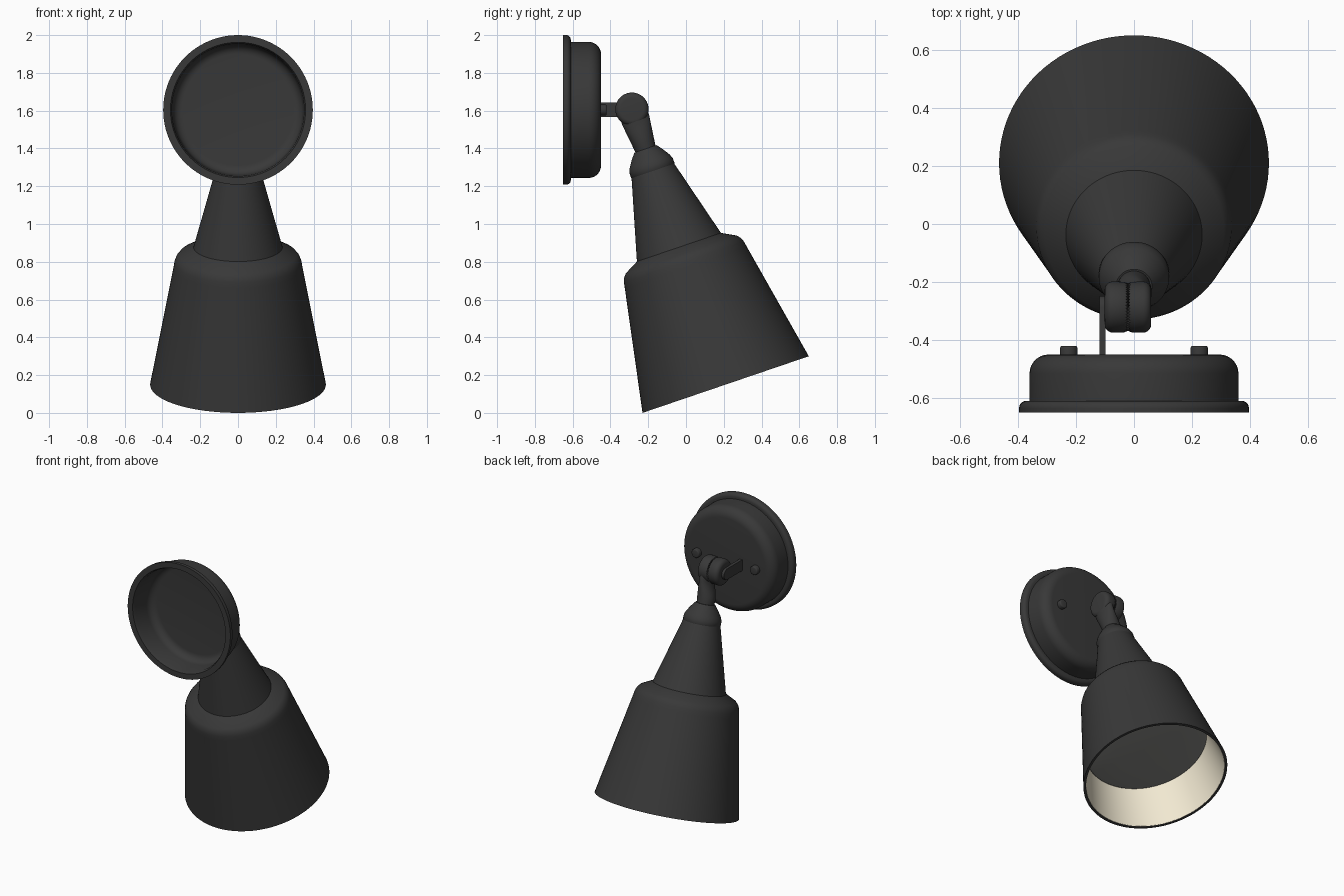
import bpy, bmesh
from math import pi, sin, cos, atan2, radians
from mathutils import Matrix, Vector

if "Cube" in bpy.data.objects:
    bpy.data.objects.remove(bpy.data.objects["Cube"])


def material(name, rgb):
    m = bpy.data.materials.new(name)
    m.diffuse_color = (*rgb, 1)
    m.use_nodes = True
    m.node_tree.nodes["Principled BSDF"].inputs["Base Color"].default_value = m.diffuse_color
    return m


BLACK = material("black_paint", (0.04, 0.04, 0.04))
CREAM = material("cream_enamel", (0.88, 0.81, 0.64))
GREY = material("frosted_lens", (0.2, 0.2, 0.19))


def finish(bm, name, mat, frame):
    bmesh.ops.recalc_face_normals(bm, faces=bm.faces)
    me = bpy.data.meshes.new(name)
    bm.to_mesh(me)
    bm.free()
    ob = bpy.data.objects.new(name, me)
    bpy.context.collection.objects.link(ob)
    ob.matrix_world = frame
    me.materials.append(mat)
    bpy.ops.object.select_all(action='DESELECT')
    ob.select_set(True)
    bpy.context.view_layer.objects.active = ob
    bpy.ops.object.shade_smooth_by_angle(angle=radians(32))
    return ob


def fillet(r, t, rad, a0, a1, n=6):
    """Arc points (radius, height) around centre (r, t)."""
    angles = [radians(a0 + (a1 - a0) * i / n) for i in range(n + 1)]
    return [(r + rad * cos(a), t + rad * sin(a)) for a in angles]


def lathe(name, profile, frame, mat=BLACK, steps=96, closed=False, edit=None):
    """Spin a (radius, height) profile around local z."""
    bm = bmesh.new()
    vs = [bm.verts.new((r, 0, t)) for r, t in profile]
    for a, b in zip(vs, vs[1:] + (vs[:1] if closed else [])):
        if a is not b:
            bm.edges.new((a, b))
    bmesh.ops.spin(bm, geom=bm.verts[:] + bm.edges[:], cent=(0, 0, 0),
                   axis=(0, 0, 1), angle=2 * pi, steps=steps)
    bmesh.ops.remove_doubles(bm, verts=bm.verts, dist=1e-5)
    if edit:
        for v in bm.verts:
            edit(v.co)
    return finish(bm, name, mat, frame)


# Wall plate: hollow flanged cup, local z pointing along +y
def plate_frame(x=0, y=-0.65):
    return Matrix.Translation((x, y, 1.604)) @ Matrix.Rotation(-pi / 2, 4, 'X')


plate = ([(0.396, 0), (0.396, 0.015)] + fillet(0.372, 0.016, 0.024, 0, 90)
         + [(0.36, 0.04)] + fillet(0.295, 0.135, 0.065, 0, 90, 8)
         + [(0, 0.2), (0, 0.18)] + fillet(0.295, 0.13, 0.05, 90, 0)
         + [(0.35, 0.02), (0.358, 0)])
lathe("wall_plate", plate, plate_frame(), closed=True)

# Mounting screws
for side, x in (("left", -0.225), ("right", 0.225)):
    lathe(side + "_screw", [(0, -0.01), (0.03, -0.01)]
          + fillet(0.022, 0.022, 0.008, 0, 90, 3) + [(0, 0.03)],
          plate_frame(x, -0.45), steps=32)

# Shade frame: local z runs from rim centre up to the swivel joint
SHADE = Matrix.Translation((0, 0.21, 0.15)) @ Matrix.Rotation(radians(18.8), 4, 'X')
JOINT = SHADE @ Vector((0, 0, 1.54))

outer = [(0.465, 0), (0.341, 0.655), (0.336, 0.685), (0.327, 0.708), (0.31, 0.728),
         (0.235, 0.768), (0.118, 1.2)]
inner = [(0.1, 1.2), (0.215, 0.755), (0.30, 0.71), (0.32, 0.68), (0.449, 0)]
lathe("shade", outer + inner, SHADE, closed=True)

# Cream inner lining and lens
lathe("shade_lining", [(0.451, 0.002), (0.322, 0.68), (0.30, 0.70),
                       (0.298, 0.698), (0.318, 0.677), (0.447, 0.002)],
      SHADE, CREAM, closed=True)
lathe("lens", [(0, 0.262), (0.2, 0.265), (0.36, 0.272), (0.385, 0.278), (0.396, 0.29),
               (0.393, 0.31), (0, 0.31)], SHADE, GREY)

# Cap over the top of the shade
lathe("shade_cap", [(0, 1.19), (0.117, 1.19), (0.122, 1.2), (0.121, 1.225),
                    (0.112, 1.248), (0.088, 1.285), (0.062, 1.318), (0, 1.318)],
      SHADE, steps=64)


# Neck: round at the cap, flattening and shifting into the right knuckle
def flatten(co):
    f = min(max((co.z - 1.33) / 0.15, 0), 1)
    f = f * f * (3 - 2 * f)
    co.x = co.x * (1 - 0.5 * f) + 0.02 * f


lathe("neck", [(0, 1.30), (0.055, 1.30)]
      + [(0.055 + 0.021 * i / 8, 1.31 + 0.17 * i / 8) for i in range(9)]
      + [(0.074, 1.53), (0, 1.53)], SHADE, steps=48, edit=flatten)


# Swivel knuckles with interlocking teeth on the meeting faces
def teeth(co):
    if co.z < 0.008 and co.xy.length > 0.03:
        k = round(atan2(co.y, co.x) / (2 * pi / 96))
        co.z += 0.006 if k % 2 else -0.001


knuckle = ([(0, 0), (0.04, 0), (0.082, 0), (0.087, 0.012)]
           + fillet(0.06, 0.051, 0.028, 0, 90) + [(0, 0.079)])
for side, turn in (("left", -1), ("right", 1)):
    frame = Matrix.Translation((-0.021 + 0.001 * turn, JOINT.y, JOINT.z))
    lathe(side + "_knuckle", knuckle, frame @ Matrix.Rotation(turn * pi / 2, 4, 'Y'),
          edit=teeth)

# Flat arm with a rounded end joining plate and left knuckle
bm = bmesh.new()
outline = [(-0.46, -0.038)] + [(JOINT.y + 0.038 * cos(a), 0.038 * sin(a))
                               for a in (radians(-90 + 15 * i) for i in range(13))]
outline.append((-0.46, 0.038))
face = bm.faces.new([bm.verts.new((-0.119, y, z)) for y, z in outline])
ext = bmesh.ops.extrude_face_region(bm, geom=[face])
bmesh.ops.translate(bm, vec=(0.021, 0, 0),
                    verts=[g for g in ext["geom"] if isinstance(g, bmesh.types.BMVert)])
finish(bm, "mounting_arm", BLACK, Matrix.Translation((0, 0, JOINT.z - 0.003)))
